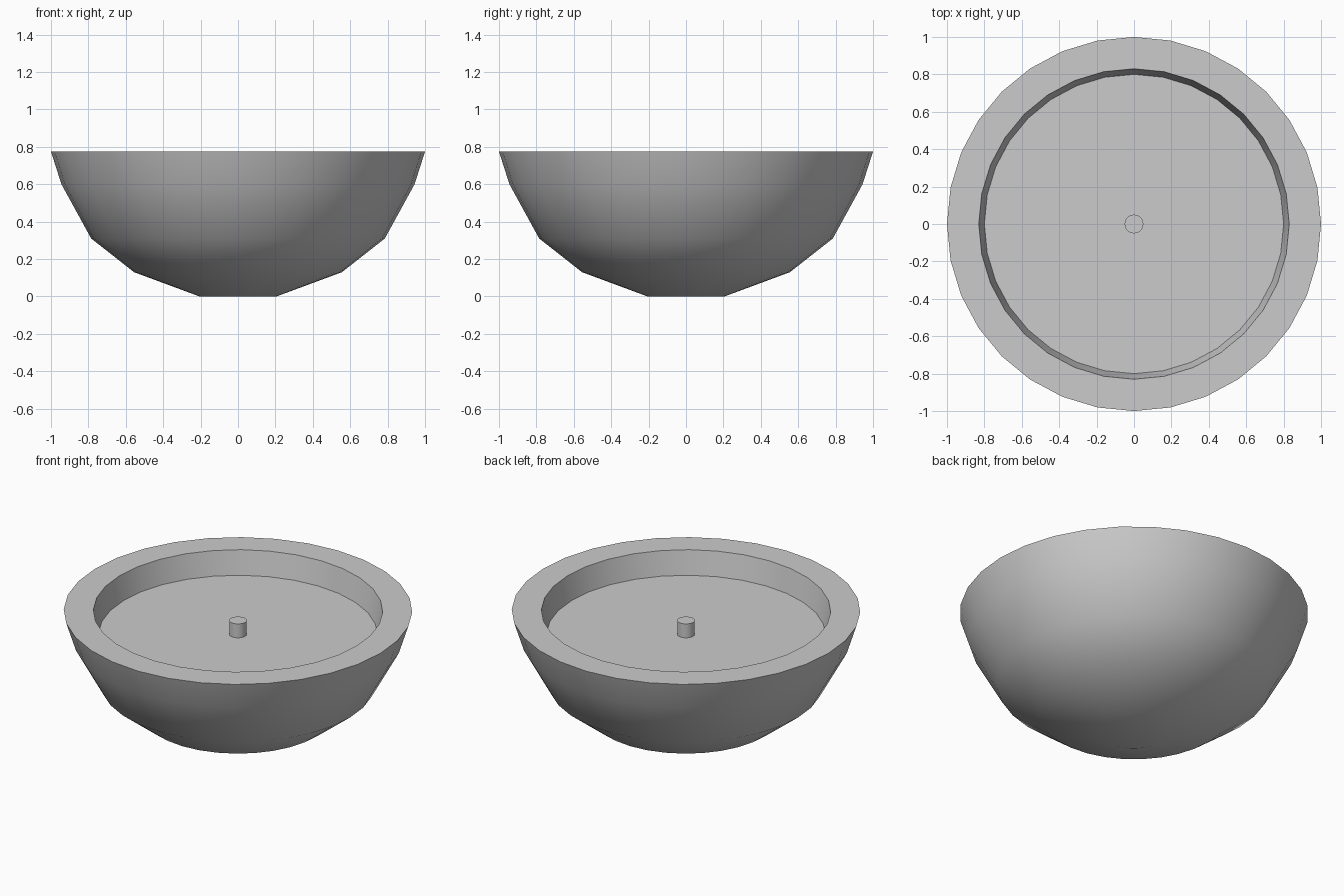
import bpy, bmesh
from math import cos, sin, pi, radians

if "Cube" in bpy.data.objects:
    bpy.data.objects.remove(bpy.data.objects["Cube"])

SIDES = 32


def lathe(name, profile):
    """Revolve (radius, z) points around z; both ends are closed with flat caps."""
    bm = bmesh.new()
    rings = [[bm.verts.new((r * cos(2 * pi * i / SIDES), r * sin(2 * pi * i / SIDES), z))
              for i in range(SIDES)] for r, z in profile]
    for a, b in zip(rings, rings[1:]):
        for i in range(SIDES):
            j = (i + 1) % SIDES
            bm.faces.new((a[i], a[j], b[j], b[i]))
    bm.faces.new(rings[0][::-1])
    bm.faces.new(rings[-1])
    bmesh.ops.recalc_face_normals(bm, faces=bm.faces)
    mesh = bpy.data.meshes.new(name)
    bm.to_mesh(mesh)
    bm.free()
    obj = bpy.data.objects.new(name, mesh)
    bpy.context.collection.objects.link(obj)
    bpy.ops.object.select_all(action='DESELECT')
    obj.select_set(True)
    bpy.context.view_layer.objects.active = obj
    bpy.ops.object.shade_smooth_by_angle(angle=radians(30))
    return obj


# Thick bowl: foot, curved outside, flat rim, shallow recess with a flat floor
lathe("bowl", [(0.205, 0), (0.556, 0.13), (0.785, 0.31), (0.944, 0.60), (1.0, 0.775),
               (0.83, 0.775), (0.80, 0.627)])

# Small centre peg standing on the recess floor
lathe("centre_peg", [(0.05, 0.627), (0.05, 0.715)])
